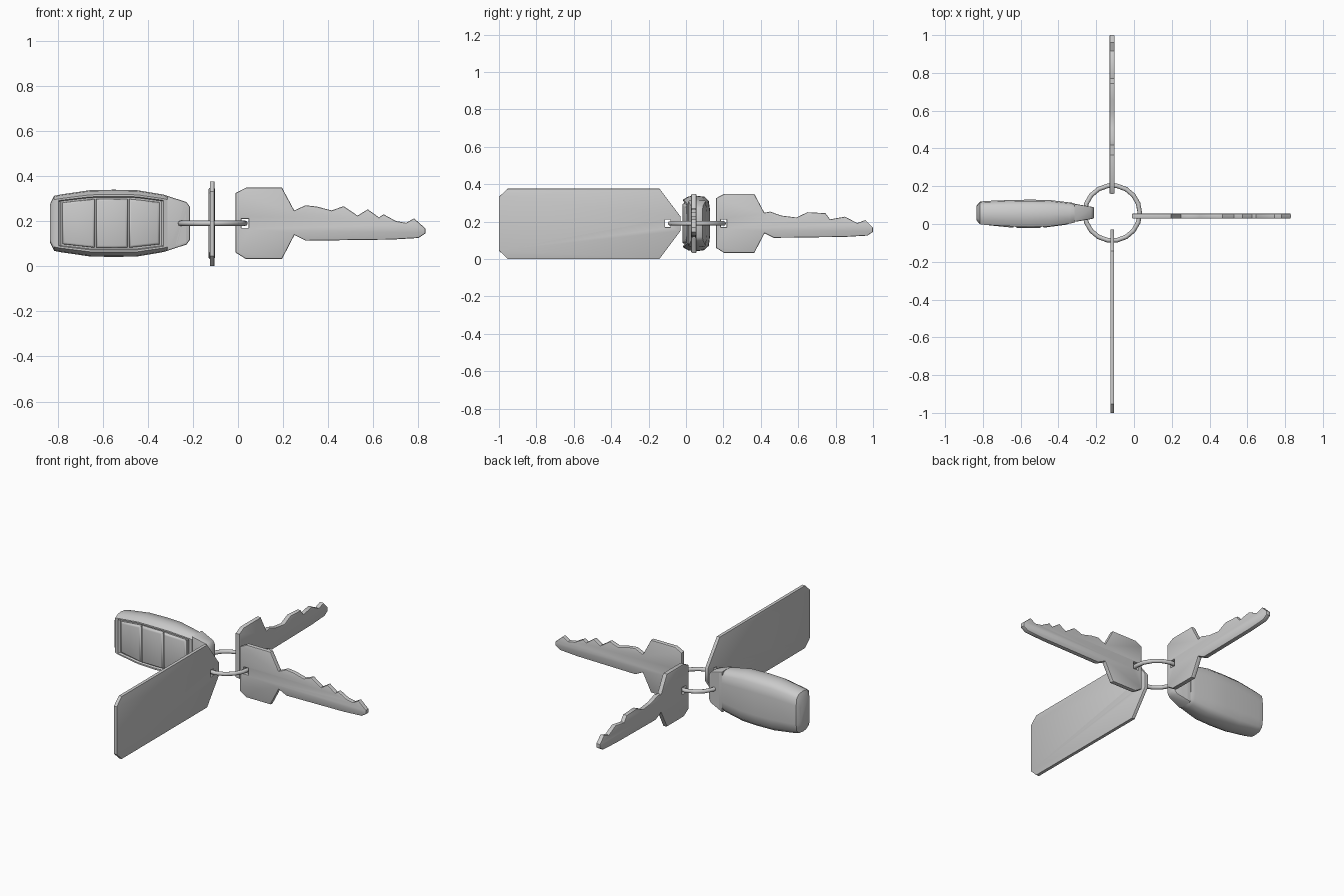
import bpy, bmesh
from math import radians
from mathutils import Matrix, Vector

if "Cube" in bpy.data.objects:
    bpy.data.objects.remove(bpy.data.objects["Cube"])

ZC = 0.19                       # height of the ring plane
RING = Vector((-0.115, 0.058, ZC))


def finish(obj, angle=35):
    bpy.ops.object.select_all(action='DESELECT')
    obj.select_set(True)
    bpy.context.view_layer.objects.active = obj
    bpy.ops.object.shade_smooth_by_angle(angle=radians(angle))


def mesh_object(name, bm):
    bmesh.ops.recalc_face_normals(bm, faces=bm.faces)
    me = bpy.data.meshes.new(name)
    bm.to_mesh(me)
    bm.free()
    obj = bpy.data.objects.new(name, me)
    bpy.context.collection.objects.link(obj)
    return obj


def plate(name, loops, half, bevel, matrix, angle=35):
    """Flat part from an outline plus hole loops, with softened edges."""
    cu = bpy.data.curves.new(name + "_outline", 'CURVE')
    cu.dimensions, cu.fill_mode = '2D', 'BOTH'
    cu.extrude, cu.bevel_depth, cu.offset = half - bevel, bevel, -bevel
    cu.bevel_resolution = 1
    for pts in loops:
        sp = cu.splines.new('POLY')
        sp.points.add(len(pts) - 1)
        for p, (u, v) in zip(sp.points, pts):
            p.co = (u, v, 0, 1)
        sp.use_cyclic_u = True
    tmp = bpy.data.objects.new(name + "_tmp", cu)
    bpy.context.collection.objects.link(tmp)
    bpy.context.view_layer.update()
    dg = bpy.context.evaluated_depsgraph_get()
    me = bpy.data.meshes.new_from_object(tmp.evaluated_get(dg))
    bpy.data.objects.remove(tmp)
    bm = bmesh.new()
    bm.from_mesh(me)
    bmesh.ops.remove_doubles(bm, verts=bm.verts, dist=1e-5)
    bm.transform(matrix)
    obj = mesh_object(name, bm)
    finish(obj, angle)
    return obj


def rect(u0, u1, v0, v1):
    return [(u0, v0), (u1, v0), (u1, v1), (u0, v1)]


# upright planes: outline u runs along +x or along +y, v is up
STAND = Matrix.Rotation(radians(90), 4, 'X')
ALONG_Y = Matrix.Rotation(radians(90), 4, 'Z') @ STAND

# split ring
bpy.ops.mesh.primitive_torus_add(location=RING, major_radius=0.146, minor_radius=0.012,
                                 major_segments=18, minor_segments=8)
ring = bpy.context.object
ring.name = "split_ring"
finish(ring, 60)

# keys: shared head and tip, different teeth
head_top = [(-0.01, 0.325), (0.035, 0.348), (0.195, 0.348), (0.249, 0.247), (0.30, 0.27)]
tip_low = [(0.83, 0.168), (0.83, 0.145), (0.80, 0.125), (0.68, 0.118), (0.30, 0.113),
           (0.25, 0.138), (0.195, 0.032), (0.035, 0.032), (-0.01, 0.06)]
teeth_a = [(0.35, 0.264), (0.415, 0.247), (0.468, 0.266), (0.53, 0.224), (0.575, 0.252),
           (0.625, 0.216), (0.645, 0.23), (0.70, 0.20), (0.745, 0.192), (0.78, 0.212)]
teeth_b = [(0.34, 0.232), (0.42, 0.222), (0.48, 0.25), (0.575, 0.245), (0.60, 0.212),
           (0.68, 0.226), (0.745, 0.192), (0.79, 0.208)]
head_b = head_top[:4] + [(0.28, 0.253)]
keyhole = rect(0.016, 0.047, 0.17, 0.21)
plate("key_right", [head_top + teeth_a + tip_low, keyhole], 0.014, 0.006,
      Matrix.Translation((0, 0.042, 0)) @ STAND)
plate("key_back", [head_b + teeth_b + tip_low, keyhole], 0.014, 0.006,
      Matrix.Translation((-0.116, 0.17, 0)) @ ALONG_Y)

# flat tag
tag = [(-1, 0.332), (-0.953, 0.376), (-0.142, 0.376), (-0.03, 0.228), (-0.03, 0.15),
       (-0.142, 0), (-0.953, 0), (-1, 0.045)]
plate("tag", [tag, rect(-0.111, -0.083, 0.17, 0.21)], 0.010, 0.002,
      Matrix.Translation((-0.115, 0, 0)) @ ALONG_Y)

# fob body: lofted sections (x, half height, front y, back y, recess depth)
stations = [(-0.833, 0.085, 0.018, 0.098, 0), (-0.815, 0.122, -0.001, 0.119, 0),
            (-0.795, 0.126, -0.004, 0.121, 0), (-0.785, 0.128, -0.005, 0.122, 0.010),
            (-0.655, 0.147, -0.012, 0.127, 0.012), (-0.55, 0.149, -0.015, 0.129, 0.012),
            (-0.447, 0.147, -0.013, 0.127, 0.012), (-0.34, 0.129, 0.002, 0.114, 0.010),
            (-0.33, 0.127, 0.004, 0.113, 0), (-0.313, 0.122, 0.009, 0.108, 0)]
bm = bmesh.new()
rows = []
for x, h, f, b, rec in stations:
    d = b - f
    half = [(b, 0.45), (b - 0.05 * d, 0.80), (b - 0.22 * d, 0.96), (f + 0.45 * d, 1.0),
            (f + 0.2 * d, 0.97), (f, 0.86), (f, 0.80), (f + rec, 0.77)]
    sec = half + [(y, -k) for y, k in reversed(half)]
    rows.append([bm.verts.new((x, y, ZC + k * h)) for y, k in sec])
for r0, r1 in zip(rows, rows[1:]):
    n = len(r0)
    for i in range(n):
        j = (i + 1) % n
        bm.faces.new((r0[i], r0[j], r1[j], r1[i]))
bm.faces.new(rows[0])
bm.faces.new(rows[-1])
finish(mesh_object("fob_body", bm), 40)

# fob buttons: three domed pads following the recess
for i, (x0, x1, h0, h1, y0, y1) in enumerate([
        (-0.778, -0.635, 0.092, 0.108, -0.006, -0.020),
        (-0.629, -0.489, 0.108, 0.108, -0.020, -0.020),
        (-0.483, -0.347, 0.108, 0.093, -0.020, -0.002)]):
    bm = bmesh.new()
    bmesh.ops.create_cube(bm, size=1)
    for v in bm.verts:
        right, up, back = v.co.x > 0, v.co.z > 0, v.co.y > 0
        h = h1 if right else h0
        v.co = (x1 if right else x0, 0.03 if back else (y1 if right else y0),
                ZC + (h if up else -h))
    front = [e for e in bm.edges if all(v.co.y < 0.02 for v in e.verts)]
    bmesh.ops.bevel(bm, geom=front, offset=0.010, segments=2, profile=0.5, affect='EDGES')
    finish(mesh_object(f"fob_button_{i + 1}", bm), 50)

# fob loop: frame that thins towards the ring
def mirrored(pts):
    return [(x, ZC + v) for x, v in pts] + [(x, ZC - v) for x, v in reversed(pts)]


loop = plate("fob_loop", [mirrored([(-0.314, 0.122), (-0.228, 0.094), (-0.212, 0.072)]),
                          mirrored([(-0.286, 0.100), (-0.238, 0.082)])],
             0.05, 0.007, STAND, 40)
for v in loop.data.vertices:
    t = (v.co.x + 0.314) / 0.102
    v.co.y = 0.059 + v.co.y * (0.96 - 0.36 * t)
